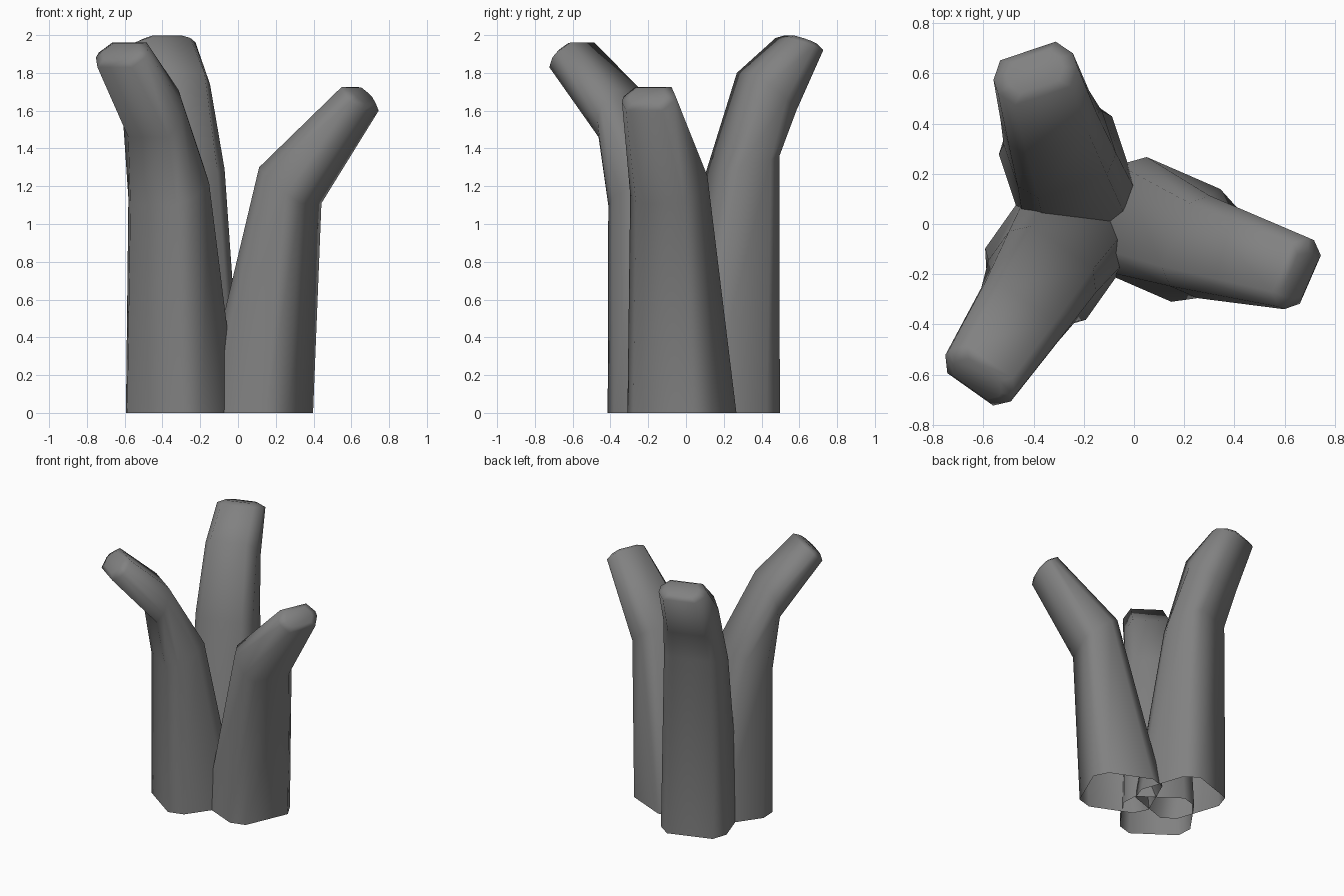
import bpy, bmesh, math
from mathutils import Vector

cube = bpy.data.objects.get("Cube")
if cube:
    bpy.data.objects.remove(cube)

# Single grey material
grey = bpy.data.materials.new("stem_grey")
grey.use_nodes = True
colour = (0.22, 0.22, 0.22, 1)
grey.diffuse_color = colour
grey.node_tree.nodes["Principled BSDF"].inputs["Base Color"].default_value = colour


def ring(inner, outer, mid, half, cut, u, v):
    """Chamfered rectangle spanning an inner and an outer profile point."""
    a, b = Vector(inner), Vector(outer)
    centre, reach = (a + b) / 2, (b - a) / 2
    k = 1 - 2 * cut
    corners = [(1, .7), (k, 1), (-k, 1), (-1, .7)]
    corners += [(s, -w) for s, w in reversed(corners)]
    points = []
    for s, w in corners:
        p = centre + reach * s
        points.append(u * p.x + v * (mid + half * w) + Vector((0, 0, p.y)))
    return points


def stalk(name, degrees, sections):
    """Loft rings along a bent profile, open below and rounded at the tip."""
    t = math.radians(degrees)
    u = Vector((math.cos(t), math.sin(t), 0))
    v = Vector((-u.y, u.x, 0))
    rings = [ring(*s, u, v) for s in sections]

    # Low dome closing the tip
    tip = rings[-1]
    centre = sum(tip, Vector()) / len(tip)
    a, b = Vector(sections[-1][0]), Vector(sections[-1][1])
    d = (b - a).normalized()
    lift = (u * -d.y + Vector((0, 0, d.x))) * 0.025
    rings.append([centre + (p - centre) * 0.68 + lift for p in tip])

    bm = bmesh.new()
    loops = [[bm.verts.new(p) for p in r] for r in rings]
    for low, high in zip(loops, loops[1:]):
        for i in range(len(low)):
            j = (i + 1) % len(low)
            bm.faces.new((low[i], low[j], high[j], high[i]))
    bm.faces.new(loops[-1])
    for f in bm.faces:
        f.smooth = True
    bmesh.ops.recalc_face_normals(bm, faces=bm.faces)
    mesh = bpy.data.meshes.new(name)
    bm.to_mesh(mesh)
    bm.free()
    mesh.materials.append(grey)
    bpy.context.collection.objects.link(bpy.data.objects.new(name, mesh))


# Sections: inner (reach, z), outer (reach, z), side offset, half width, chamfer
stalk("left_stalk", -23.5, [
    ((-.15, 0), (.35, 0), .02, .245, .18),
    ((.17, 1.3), (.41, 1.11), .027, .197, .25),
    ((.61, 1.725), (.733, 1.6), .077, .15, .4)])
stalk("back_stalk", 108.5, [
    ((0, 0), (.53, 0), .185, .238, .18),
    ((.22, 1.27), (.535, 1.36), .185, .207, .22),
    ((.39, 1.8), (.635, 1.6), .187, .186, .3),
    ((.6, 1.985), (.788, 1.92), .182, .167, .35)])
stalk("front_right_stalk", 234.7, [
    ((0, 0), (.515, 0), -.182, .246, .18),
    ((.24, 1.25), (.525, 1.1), -.178, .212, .25),
    ((.5, 1.71), (.59, 1.46), -.163, .187, .35),
    ((.78, 1.96), (.915, 1.83), -.152, .16, .4)])
